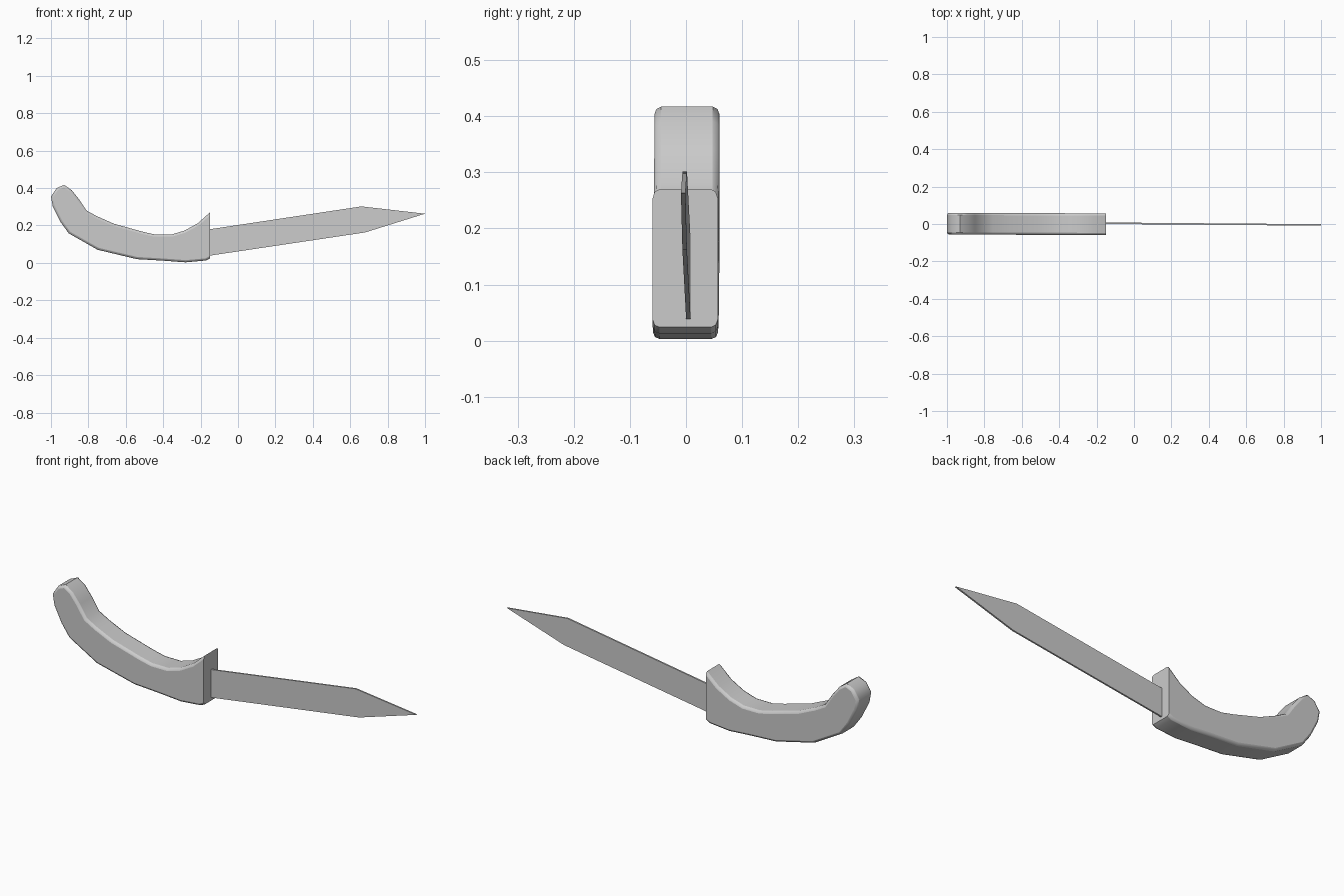
import bpy
import bmesh

cube = bpy.data.objects.get("Cube")
if cube:
    bpy.data.objects.remove(cube, do_unlink=True)

GREY = (0.6, 0.6, 0.6, 1.0)
grey = bpy.data.materials.new("plain grey")
grey.use_nodes = True
grey.diffuse_color = GREY
grey.node_tree.nodes["Principled BSDF"].inputs["Base Color"].default_value = GREY


def plate(name, outline, half, centre):
    """Extrude an x-z outline along y, with centre(x) giving its middle."""
    bm = bmesh.new()
    front = [bm.verts.new((x, centre(x) - half, z)) for x, z in outline]
    back = [bm.verts.new((x, centre(x) + half, z)) for x, z in outline]
    bm.faces.new(front)
    bm.faces.new(back[::-1])
    n = len(outline)
    for i in range(n):
        j = (i + 1) % n
        bm.faces.new((front[i], back[i], back[j], front[j]))
    bmesh.ops.recalc_face_normals(bm, faces=bm.faces[:])
    mesh = bpy.data.meshes.new(name)
    bm.to_mesh(mesh)
    bm.free()
    mesh.materials.append(grey)
    obj = bpy.data.objects.new(name, mesh)
    bpy.context.collection.objects.link(obj)
    return obj


def smooth(obj, angle):
    bpy.ops.object.select_all(action="DESELECT")
    obj.select_set(True)
    bpy.context.view_layer.objects.active = obj
    bpy.ops.object.shade_smooth_by_angle(angle=angle)


# Curved grip: spine from pommel to guard, then belly back to pommel
spine = [(-1, .355), (-.97, .4), (-.93, .417), (-.89, .39), (-.85, .34),
         (-.81, .28), (-.755, .25), (-.665, .21), (-.515, .168),
         (-.445, .152), (-.355, .152), (-.285, .173), (-.215, .212),
         (-.15, .27)]
belly = [(-.15, .024), (-.17, .013), (-.28, .003), (-.4, .012), (-.54, .02),
         (-.75, .07), (-.905, .158), (-.95, .22), (-.99, .3)]
handle = plate("handle", spine + belly, 0.058, lambda x: -0.002 - 0.004 * x)

# Soften only the long side edges; the guard face stays crisp
weights = handle.data.attributes.new("bevel_weight_edge", "FLOAT", "EDGE")
for edge in handle.data.edges:
    a, b = (handle.data.vertices[i].co for i in edge.vertices)
    along = abs(a.y - b.y) < 0.01
    guard = max(a.x, b.x) > -0.16 and min(a.x, b.x) > -0.16
    weights.data[edge.index].value = 1.0 if along and not guard else 0.0
bevel = handle.modifiers.new("soft edges", "BEVEL")
bevel.limit_method = "WEIGHT"
bevel.width = 0.012
bevel.segments = 2
smooth(handle, 0.9)

# Thin straight blade with an angled point, leaning slightly off centre
outline = [(-.17, .177), (.66, .302), (1, .263), (.68, .163), (-.17, .036)]
blade = plate("blade", outline, 0.004, lambda x: 0.003 - 0.008 * x)
smooth(blade, 0.6)
